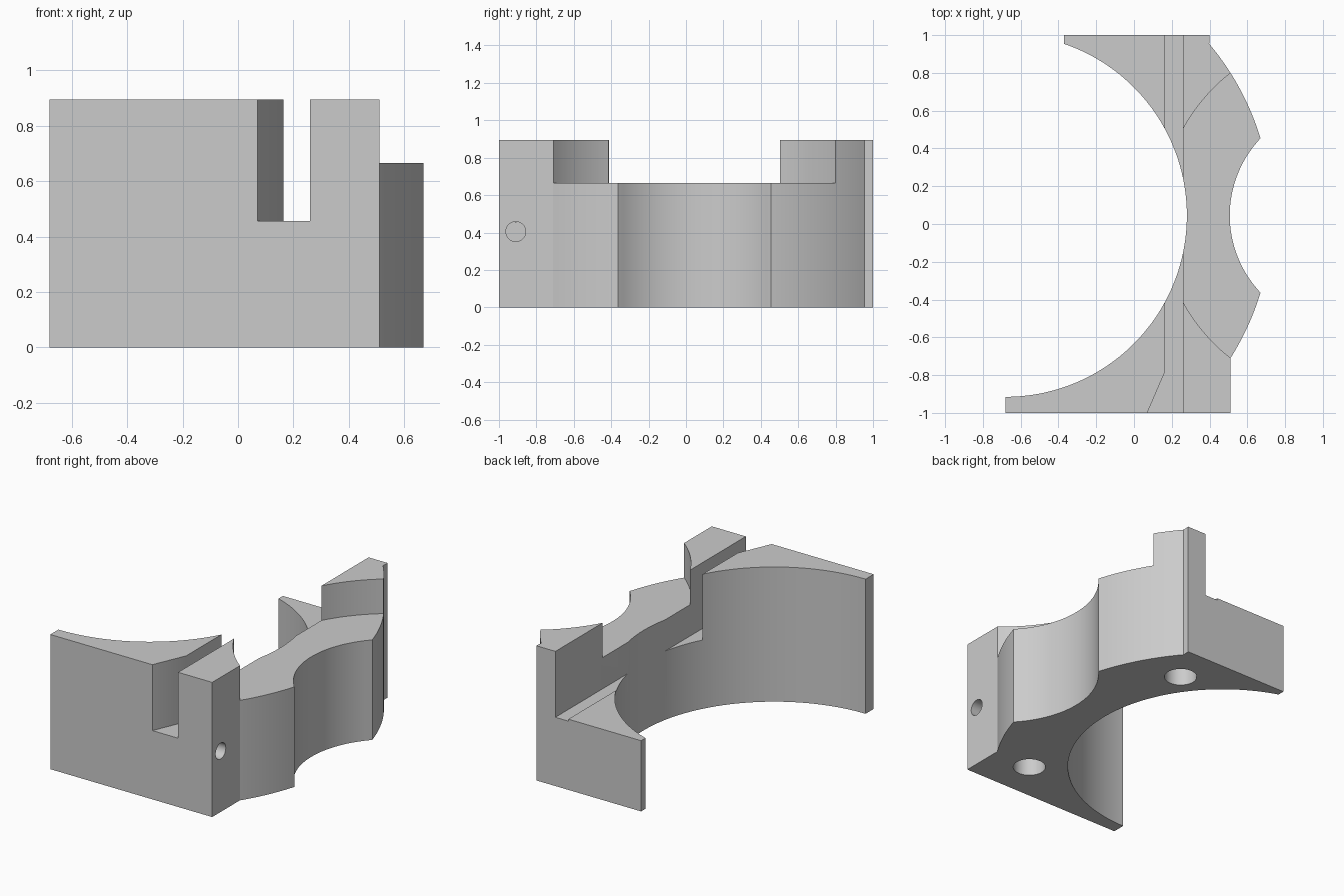
import bpy, bmesh
from math import sin, cos, atan2

cube = bpy.data.objects.get("Cube")
if cube:
    bpy.data.objects.remove(cube, do_unlink=True)

MID = 0.045                      # y of the bore and bite axes
BORE, BITE = (-0.68, MID), (1.10, MID)
HEIGHT = 0.895

grey = bpy.data.materials.new("plain grey")
grey.use_nodes = True
grey.diffuse_color = (0.6, 0.6, 0.6, 1)
grey.node_tree.nodes["Principled BSDF"].inputs["Base Color"].default_value = (0.6, 0.6, 0.6, 1)


def arc(centre, radius, start, end, steps=48):
    """Points on a circle between the directions of two points."""
    a = atan2(start[1] - centre[1], start[0] - centre[0])
    b = atan2(end[1] - centre[1], end[0] - centre[0])
    if centre is BITE:           # keep the bite on its -x side
        a, b = a % 6.28319, b % 6.28319
    angles = [a + (b - a) * i / steps for i in range(steps + 1)]
    return [(centre[0] + radius * cos(t), centre[1] + radius * sin(t)) for t in angles]


def prism(name, outline, low, high):
    """Extrude a flat outline from one height to another."""
    bm = bmesh.new()
    face = bm.faces.new([bm.verts.new((x, y, low)) for x, y in outline])
    top = bmesh.ops.extrude_face_region(bm, geom=[face])["geom"]
    verts = [v for v in top if isinstance(v, bmesh.types.BMVert)]
    bmesh.ops.translate(bm, verts=verts, vec=(0, 0, high - low))
    bmesh.ops.recalc_face_normals(bm, faces=bm.faces)
    mesh = bpy.data.meshes.new(name)
    bm.to_mesh(mesh)
    bm.free()
    mesh.materials.append(grey)
    obj = bpy.data.objects.new(name, mesh)
    bpy.context.collection.objects.link(obj)
    return obj


def disc(x, y, radius, steps=64):
    return [(x + radius * cos(6.283185 * i / steps), y + radius * sin(6.283185 * i / steps))
            for i in range(steps)]


# Main block: crescent between bore and outer rim, with a concave bite
outline = [(-0.68, -1), (0.51, -1)]
outline += arc(BORE, 1.41, (0.51, -0.71), (0.67, -0.365), 16)
outline += arc(BITE, 0.593, (0.67, -0.365), (0.67, 0.455))[1:-1]
outline += arc(BORE, 1.41, (0.67, 0.455), (0.40, 0.955), 20)
outline += [(0.40, 1), (-0.37, 1)]
outline += arc(BORE, 0.96, (-0.37, 0.955), (-0.68, -0.915), 96)
body = prism("bracket_body", outline, 0, HEIGHT)

# Cutters: round step, flared slot, low rear shelf, blind holes
slot = [(0.26, 1.1), (0.165, 1.1), (0.165, -0.78), (0.027, -1.1), (0.26, -1.1)]
shelf = [(-0.9, 0.2), (0.2, 0.2), (0.2, 1.1), (-0.9, 1.1)]
cutters = [
    prism("step_cutter", disc(*BITE, 0.957, 128), 0.665, 1.2),
    prism("slot_cutter", slot, 0.457, 1.2),
    prism("shelf_cutter", shelf, 0.47, 1.2),
    prism("rear_hole_cutter", disc(0.235, 0.73, 0.1), -0.1, 0.3),
    prism("front_hole_cutter", disc(0.235, -0.73, 0.1), -0.1, 0.3),
]
side = prism("side_hole_cutter", disc(0, 0, 0.053, 32), -0.25, 0.1)
side.rotation_euler.y = 1.570796
side.location = (0.51, -0.91, 0.405)
cutters.append(side)

for cutter in cutters:
    cutter.hide_render = True
    mod = body.modifiers.new(cutter.name, "BOOLEAN")
    mod.operation = "DIFFERENCE"
    mod.solver = "EXACT"
    mod.object = cutter

# Apply the cuts and drop the cutters
bpy.context.view_layer.update()
graph = bpy.context.evaluated_depsgraph_get()
result = bpy.data.meshes.new_from_object(body.evaluated_get(graph))
body.modifiers.clear()
body.data = result
for cutter in cutters:
    bpy.data.objects.remove(cutter, do_unlink=True)

# Smooth curved walls, keep hard edges
bpy.ops.object.select_all(action="DESELECT")
body.select_set(True)
bpy.context.view_layer.objects.active = body
bpy.ops.object.shade_smooth_by_angle(angle=0.5)
